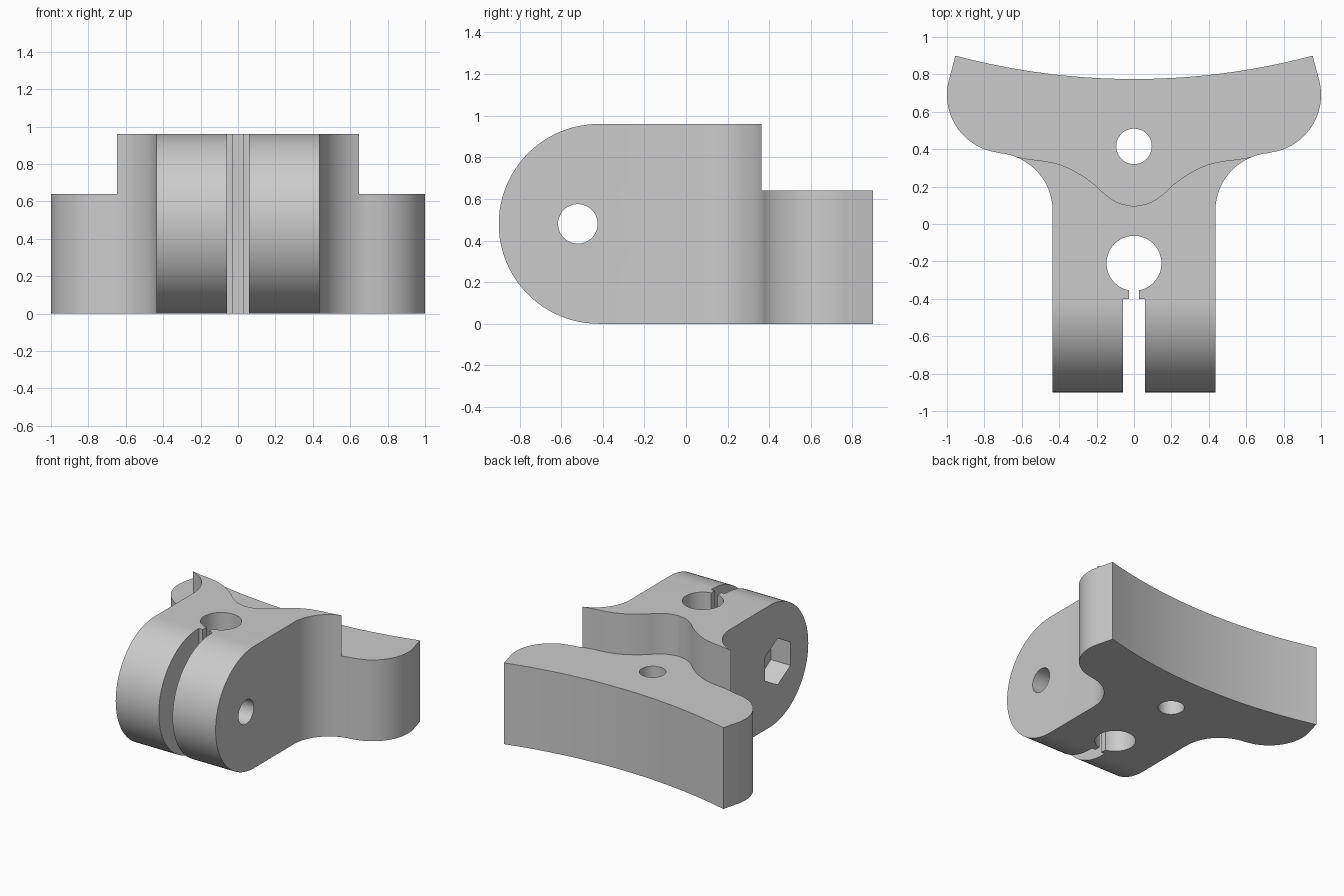
import bpy, bmesh, math
from mathutils import Vector

cube = bpy.data.objects.get("Cube")
if cube:
    bpy.data.objects.remove(cube, do_unlink=True)

grey = bpy.data.materials.new("light grey")
grey.use_nodes = True
grey.diffuse_color = (0.6, 0.6, 0.6, 1)
grey.node_tree.nodes["Principled BSDF"].inputs["Base Color"].default_value = (0.6, 0.6, 0.6, 1)


def arc(cx, cy, r, start, end, n):
    """Points on an arc, angles in degrees."""
    angles = [math.radians(start + (end - start) * i / n) for i in range(n + 1)]
    return [(cx + r * math.cos(a), cy + r * math.sin(a)) for a in angles]


def circle(cx, cy, r, n=48, start=0):
    return arc(cx, cy, r, start, start + 360, n)[:-1]


def box(x0, x1, y0, y1):
    return [(x0, y0), (x1, y0), (x1, y1), (x0, y1)]


def mirrored(half):
    """Close a half outline across the middle plane."""
    return half + [(-x, y) for x, y in reversed(half) if abs(x) > 1e-5]


def spline(points, n=6):
    """Smooth curve through the points."""
    p = [Vector(q) for q in [points[0]] + points + [points[-1]]]
    out = []
    for a, b, c, d in zip(p, p[1:], p[2:], p[3:]):
        for i in range(n):
            t = i / n
            v = b + (c - a) * t / 2 + (a - 2.5 * b + 2 * c - d / 2) * t**2 + (1.5 * (b - c) + (d - a) / 2) * t**3
            out.append(tuple(v))
    return out + [points[-1]]


def prism(name, outline, low, high, axis="z"):
    """Extrude an xy outline along z, or a yz outline along x."""
    bm = bmesh.new()
    place = (lambda u, v: (u, v, low)) if axis == "z" else (lambda u, v: (low, u, v))
    face = bm.faces.new([bm.verts.new(place(u, v)) for u, v in outline])
    top = bmesh.ops.extrude_face_region(bm, geom=[face])["geom"]
    step = (0, 0, high - low) if axis == "z" else (high - low, 0, 0)
    bmesh.ops.translate(bm, vec=step, verts=[g for g in top if isinstance(g, bmesh.types.BMVert)])
    bmesh.ops.recalc_face_normals(bm, faces=bm.faces)
    mesh = bpy.data.meshes.new(name)
    bm.to_mesh(mesh)
    bm.free()
    mesh.materials.append(grey)
    obj = bpy.data.objects.new(name, mesh)
    bpy.context.collection.objects.link(obj)
    return obj


def combine(target, cutter, operation="DIFFERENCE"):
    """Apply a boolean and discard the cutter."""
    mod = target.modifiers.new(cutter.name, "BOOLEAN")
    mod.operation, mod.solver, mod.object = operation, "EXACT", cutter
    bpy.context.view_layer.objects.active = target
    bpy.ops.object.modifier_apply(modifier=mod.name)
    bpy.data.objects.remove(cutter, do_unlink=True)


# Bracket plan: straight arm, fillet, round wing, concave back
back_radius = 3.71
sweep = math.degrees(math.asin(0.955 / back_radius))
half = [(0.435, -1.0)]
half += arc(0.745, 0.07, 0.31, 180, 95.07, 20)
half += arc(0.69, 0.69, 0.31, -84.93, 14, 24)[1:]
half += arc(0, 0.775 + back_radius, back_radius, -90 + sweep, -90, 16)
bracket = prism("clamp_bracket", mirrored(half), 0, 0.96)

# Rounded front end of the arm
side = arc(-0.42, 0.48, 0.48, 90, 270, 48) + [(1.2, 0), (1.2, 0.96)]
combine(bracket, prism("rounded_end", side, -1.5, 1.5, "x"), "INTERSECT")

# Lowered rear ledge with a curved wall
wall = spline([(0, 0.095), (0.08, 0.112), (0.15, 0.155), (0.21, 0.21), (0.29, 0.267),
               (0.38, 0.312), (0.47, 0.335), (0.58, 0.35), (0.7, 0.376)])
combine(bracket, prism("ledge_cut", mirrored(wall + [(1.2, 0.3), (1.2, 1.2)]), 0.64, 1.2))

# Upright holes and clamping slot
combine(bracket, prism("post_hole", circle(0, -0.21, 0.147), -0.2, 1.2))
combine(bracket, prism("screw_hole", circle(0, 0.415, 0.095), -0.2, 1.2))
combine(bracket, prism("clamp_slot", box(-0.06, 0.06, -1.2, -0.4), -0.2, 1.2))
combine(bracket, prism("narrow_slit", box(-0.028, 0.028, -0.45, -0.3), -0.2, 1.2))

# Cross bolt hole with a hexagonal nut pocket on the right side
combine(bracket, prism("bolt_hole", circle(-0.52, 0.48, 0.095), -0.8, 0.8, "x"))
combine(bracket, prism("nut_pocket", circle(-0.52, 0.48, 0.183, 6, 30), -0.8, -0.265, "x"))

bpy.ops.object.select_all(action="DESELECT")
bracket.select_set(True)
bpy.context.view_layer.objects.active = bracket
bpy.ops.object.shade_smooth_by_angle(angle=math.radians(30))
